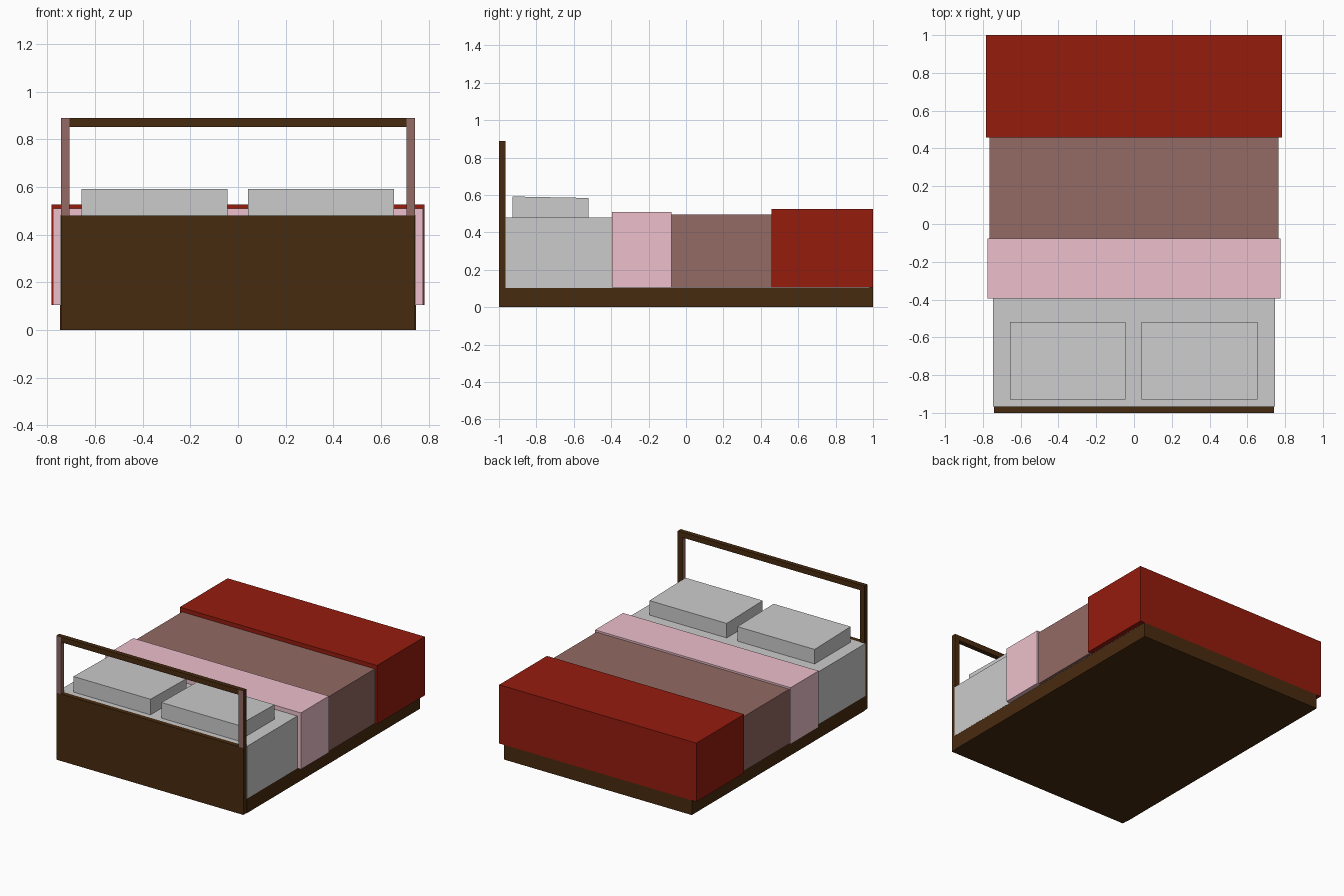
import bpy, bmesh
from mathutils import Vector

if "Cube" in bpy.data.objects:
    bpy.data.objects.remove(bpy.data.objects["Cube"])


def material(name, rgb):
    m = bpy.data.materials.new(name)
    m.diffuse_color = (*rgb, 1)
    m.use_nodes = True
    m.node_tree.nodes["Principled BSDF"].inputs["Base Color"].default_value = m.diffuse_color
    return m


WOOD = material("dark_wood", (0.064, 0.0237, 0.0048))
MAUVE = material("mauve", (0.292, 0.144, 0.126))
PINK = material("pink", (0.847, 0.53, 0.604))
RED = material("red", (0.301, 0.0113, 0.0042))


def box(name, x, y, z, mat=None, slope=0.0):
    """Box from (min, max) ranges; slope lowers the top toward +y."""
    bm = bmesh.new()
    bmesh.ops.create_cube(bm, size=1)
    for v in bm.verts:
        top = v.co.z > 0
        tilt = slope if top and v.co.y > 0 else 0
        v.co = Vector([r[0] + (c + 0.5) * (r[1] - r[0]) for c, r in zip(v.co, (x, y, z))])
        v.co.z -= tilt
    me = bpy.data.meshes.new(name)
    bm.to_mesh(me)
    bm.free()
    ob = bpy.data.objects.new(name, me)
    bpy.context.collection.objects.link(ob)
    if mat:
        me.materials.append(mat)
    return ob


# Wooden base and headboard panel
box("base", (-0.746, 0.746), (-0.966, 1.0), (0, 0.105), WOOD)
HEAD_Y = (-1.0, -0.966)
box("headboard_panel", (-0.742, 0.742), HEAD_Y, (0, 0.48), WOOD)

# Open headboard frame: two posts and a rail
box("headboard_rail", (-0.706, 0.706), HEAD_Y, (0.852, 0.89), WOOD)
for side, label in ((-1, "left"), (1, "right")):
    xs = sorted((side * 0.742, side * 0.706))
    post = box(label + "_post", xs, HEAD_Y, (0.48, 0.89), WOOD)
    post.data.materials.append(MAUVE)
    # front and inner faces are mauve
    for f in post.data.polygons:
        if f.normal.y < -0.5 or f.normal.x * side < -0.5:
            f.material_index = 1

# Mattress
box("mattress", (-0.747, 0.747), (-0.966, 0.98), (0.104, 0.48))

# Bed covers draped over the mattress
box("folded_sheet", (-0.776, 0.776), (-0.395, -0.078), (0.105, 0.51), PINK)
box("blanket", (-0.765, 0.765), (-0.078, 0.458), (0.105, 0.497), MAUVE)
box("foot_throw", (-0.783, 0.783), (0.458, 1.0), (0.105, 0.526), RED)

# Pillows
for label, x in (("left", (-0.657, -0.045)), ("right", (0.041, 0.654))):
    box(label + "_pillow", x, (-0.928, -0.52), (0.47, 0.592), slope=0.008)
